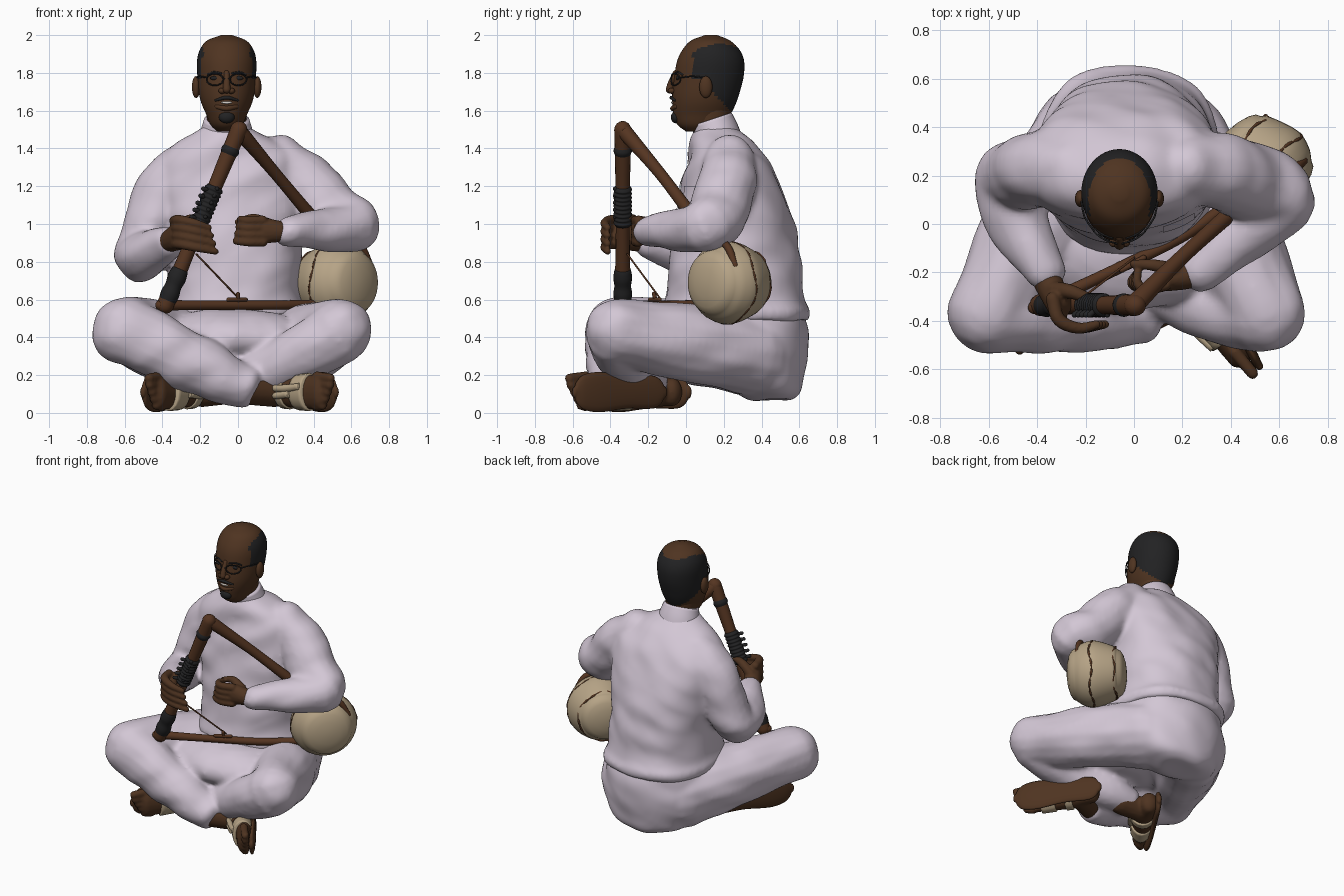
import bpy, bmesh, math
from mathutils import Vector, Matrix, noise

if "Cube" in bpy.data.objects:
    bpy.data.objects.remove(bpy.data.objects["Cube"])


def material(name, rgb):
    m = bpy.data.materials.new(name)
    m.diffuse_color = (*rgb, 1)
    m.use_nodes = True
    m.node_tree.nodes["Principled BSDF"].inputs["Base Color"].default_value = m.diffuse_color
    return m


CLOTH = material("pale lilac cloth", (0.65, 0.57, 0.665))
SKIN = material("brown skin", (0.078, 0.034, 0.015))
WOOD = material("dark wood", (0.09, 0.035, 0.015))
TAN = material("tan hide", (0.47, 0.37, 0.24))
BLACK = material("black", (0.016, 0.016, 0.017))
WHITE = material("white", (0.7, 0.66, 0.62))


def spline(pts, k):
    """Smooth interpolation through tuples of any length."""
    p = [Vector(q) for q in pts]
    out = []
    for i in range(len(p) - 1):
        a, b = p[i], p[i + 1]
        ma = (b - p[i - 1]) / 2 if i else b - a
        mb = (p[i + 2] - a) / 2 if i + 2 < len(p) else b - a
        for j in range(k):
            t = j / k
            out.append(a * (2*t**3 - 3*t*t + 1) + ma * (t**3 - 2*t*t + t)
                       + b * (3*t*t - 2*t**3) + mb * (t**3 - t*t))
    return out + [p[-1]]


def loft(bm, rings):
    rows = [[bm.verts.new(c) for c in r] for r in rings]
    n = len(rows[0])
    for a, b in zip(rows, rows[1:]):
        for i in range(n):
            bm.faces.new((a[i], a[(i + 1) % n], b[(i + 1) % n], b[i]))
    bm.faces.new(rows[0][::-1])
    bm.faces.new(rows[-1])


def tube(bm, pts, n=16, k=5, cap=1.0, ref=(0, 0, 1)):
    """Limb through (x, y, z, radius[, second radius]) with domed ends."""
    s = spline([q if len(q) == 5 else (*q, q[3]) for q in pts], k)
    c = [Vector(q[:3]) for q in s]
    rings, side = [], None
    for i, q in enumerate(s):
        t = (c[min(i + 1, len(c) - 1)] - c[max(i - 1, 0)]).normalized()
        side = Vector(ref).cross(t) if side is None else side - t * side.dot(t)
        side.normalize()
        up = t.cross(side)

        def ring(f=1.0, d=0.0):
            return [c[i] + t * d + side * math.cos(a) * q[3] * f + up * math.sin(a) * q[4] * f
                    for a in (2 * math.pi * j / n for j in range(n))]
        dome = [(math.cos(a), math.sin(a) * cap * min(q[3], q[4])) for a in (1.45, 1.1, 0.7, 0.35)]
        if i == 0 and cap:
            rings += [ring(f, -d) for f, d in dome]
        rings.append(ring())
        if i == len(s) - 1 and cap:
            rings += [ring(f, d) for f, d in reversed(dome)]
    loft(bm, rings)


def stack(bm, rows, n=48, k=6, e=1.0):
    """Horizontal (super)ellipses: (z, centre x, half width, front y, back y)."""
    def pw(v):
        return math.copysign(abs(v) ** e, v)
    loft(bm, [[(x + w * pw(math.cos(a)), (f + b) / 2 + (b - f) / 2 * pw(math.sin(a)), z)
               for a in (2 * math.pi * j / n for j in range(n))]
              for z, x, w, f, b in spline(rows, k)])


def ball(bm, c, r, seg=20):
    bmesh.ops.create_uvsphere(bm, u_segments=seg, v_segments=seg // 2 + 2, radius=1,
                              matrix=Matrix.Translation(c) @ Matrix.Diagonal((*r, 1)))


def finish(bm, name, mat, voxel=0, smooth=4, folds=0):
    bmesh.ops.recalc_face_normals(bm, faces=bm.faces)
    me = bpy.data.meshes.new(name)
    bm.to_mesh(me)
    bm.free()
    ob = bpy.data.objects.new(name, me)
    bpy.context.collection.objects.link(ob)
    if voxel:  # fuse overlapping pieces into one skin
        r = ob.modifiers.new("fuse", 'REMESH')
        r.mode, r.voxel_size = 'VOXEL', voxel
        s = ob.modifiers.new("soften", 'SMOOTH')
        s.factor, s.iterations = 0.5, smooth
        ev = ob.evaluated_get(bpy.context.evaluated_depsgraph_get())
        me = bpy.data.meshes.new_from_object(ev)
        ob.modifiers.clear()
        ob.data = me
        if folds:
            shift = [v.normal * folds * noise.noise(Vector((v.co.x * 4 + v.co.z * 3, v.co.y * 4, v.co.z * 7 - v.co.x * 4)))
                     for v in me.vertices]
            for v, d in zip(me.vertices, shift):
                v.co += d
    me.materials.clear()
    me.materials.append(mat)
    me.polygons.foreach_set("use_smooth", [True] * len(me.polygons))
    me.update()
    return ob


def tubes(name, mat, *paths, **kw):
    bm = bmesh.new()
    for p in paths:
        tube(bm, p, **kw)
    return finish(bm, name, mat)


# Tunic: leaning torso, two sleeves, collar
bm = bmesh.new()
stack(bm, [(.49, -.02, .37, -.10, .645), (.54, -.02, .38, -.12, .66), (.60, -.02, .36, -.11, .63),
           (.80, -.02, .355, -.09, .605), (1.0, -.03, .37, -.06, .575), (1.2, -.04, .40, -.02, .505),
           (1.33, -.04, .37, .01, .44), (1.42, -.05, .28, .02, .365), (1.49, -.06, .17, .045, .285),
           (1.54, -.06, .10, .07, .23)], e=.87)
tube(bm, [(-.25, .24, 1.32, .13), (-.37, .235, 1.2, .155), (-.455, .215, 1.02, .15), (-.51, .18, .85, .145),
          (-.485, .01, .84, .13), (-.37, -.19, .9, .085)])
tube(bm, [(.22, .23, 1.34, .13), (.355, .215, 1.22, .16), (.50, .165, 1.06, .16), (.615, .10, .99, .145),
          (.48, -.03, .975, .118), (.27, -.19, .96, .085)])
tunic = finish(bm, "tunic", CLOTH, .017, 8, .016)
tubes("collar", CLOTH, [(-.06, .175, 1.42, .15, .13), (-.06, .16, 1.485, .14, .122), (-.06, .137, 1.555, .12, .11)],
      n=32, cap=0, ref=(0, 1, 0))

# Placket and chest pocket laid on the tunic front
for name, x0, x1, z0, z1 in (("placket", -.085, -.04, 1.0, 1.38), ("chest_pocket", .12, .25, 1.06, 1.2)):
    bm = bmesh.new()
    grid = [[bm.verts.new(tunic.ray_cast(Vector((x0 + (x1 - x0) * i / 6, -1, z0 + (z1 - z0) * j / 12)),
                                         Vector((0, 1, 0)))[1] + Vector((0, -.007, 0))) for i in range(7)] for j in range(13)]
    for j in range(12):
        for i in range(6):
            bm.faces.new((grid[j][i], grid[j][i + 1], grid[j + 1][i + 1], grid[j + 1][i]))
    finish(bm, name, CLOTH)

# Trousers: seat, lap and crossed legs
bm = bmesh.new()
stack(bm, [(.07, -.02, .16, .34, .56), (.13, -.02, .27, .24, .61), (.3, -.02, .36, .08, .64),
           (.45, -.02, .36, -.05, .64), (.58, -.02, .33, 0, .6)], e=.9)
ball(bm, (-.02, -.08, .40), (.42, .28, .15))
tube(bm, [(-.2, .34, .32, .235), (-.41, 0, .38, .215), (-.6, -.36, .435, .175)])
tube(bm, [(-.59, -.36, .43, .175), (-.33, -.375, .31, .165), (-.06, -.375, .17, .135), (.06, -.38, .13, .115)], cap=.4)
tube(bm, [(.16, .34, .32, .23), (.37, 0, .37, .205), (.54, -.36, .435, .17)])
tube(bm, [(.535, -.37, .43, .17), (.3, -.33, .29, .145), (.03, -.22, .18, .12), (-.12, -.2, .14, .10)], cap=.4)
finish(bm, "trousers", CLOTH, .017, 8, .016)

# Feet lying on their outer edge, with sandal soles and straps
for label, heel, toe, ankle, s in (("right", (.19, -.2), (.435, -.555), (.02, -.385), 1),
                                   ("left", (-.19, -.07), (-.42, -.45), (-.06, -.2), -1)):
    h, d = Vector((*heel, .11)), Vector((toe[0] - heel[0], toe[1] - heel[1], 0))
    out = Vector((s * abs(d.y), abs(d.x), 0)).normalized()

    def at(t, o=0.0, z=0.0):
        return tuple(h + d * t + out * o + Vector((0, 0, z)))
    bm = bmesh.new()
    tube(bm, [(*at(0), .06, .075), (*at(.35, -.02), .075, .08), (*at(.7), .06, .092), (*at(1), .045, .092)], cap=.8)
    tube(bm, [(*ankle, .13, .085), (*at(.2, -.05), .08)])
    for i in range(5):
        tube(bm, [(*at(.93, 0, -.075 + i * .04), .026), (*at(1.1 + .03 * min(i, 3) - .02 * (4 - i), .01, -.07 + i * .036), .025)])
    finish(bm, label + "_foot", SKIN, .011, 2)
    tubes(label + "_sandal_sole", SKIN, [(*at(-.14, .055), .018, .035), (*at(-.08, .055), .02, .07), (*at(.05, .055), .022, .088),
                                         (*at(.4, .06), .02, .086), (*at(.8, .06), .02, .106), (*at(1.03, .055), .02, .095),
                                         (*at(1.13, .05), .018, .065), (*at(1.17, .05), .016, .03)], cap=1)
    tubes(label + "_sandal_straps", TAN, [(*at(.58, -.01), .075, .096), (*at(.79, -.006), .068, .101)],
          [(*at(.32, -.022), .083, .09), (*at(.42, -.018), .081, .091)],
          [(*at(.35, -.1, .02), .018), (*at(.55, -.085, .02), .02), (*at(.78, -.065, .03), .018)],
          [(*at(.35, -.1, -.02), .018), (*at(.6, -.08, -.01), .02)], cap=.1)

# Hands
bm = bmesh.new()
tube(bm, [(-.40, -.14, .89, .06), (-.36, -.23, .91, .06), (-.31, -.33, .94, .055, .08)])
for i in range(4):
    z = .89 + i * .042
    tube(bm, [(-.335, -.31, z, .03), (-.31, -.395, z + .005, .028), (-.23, -.43, z - .012, .024),
              (-.12 - .012 * i, -.415, z - .035, .018)], n=10)
tube(bm, [(-.33, -.27, .97, .035), (-.26, -.28, 1.02, .03), (-.18, -.31, 1.03, .022)], n=10)
finish(bm, "right_hand", SKIN, .008, 1)
bm = bmesh.new()
tube(bm, [(.32, -.16, .96, .06), (.23, -.21, .96, .056), (.14, -.23, .965, .048, .07)])
for i in range(4):
    z = .905 + i * .038
    tube(bm, [(.13, -.25, z, .027), (.05, -.27, z, .024), (-.01 + .008 * i, -.245, z + .005, .02), (.015, -.2, z, .018)], n=10)
tube(bm, [(.16, -.19, 1.0, .032), (.08, -.17, 1.03, .025), (.0, -.165, 1.01, .018)], n=10)
finish(bm, "left_hand", SKIN, .008, 1)

# Head with a fringe of hair around a bald crown
CX = -.06
bm = bmesh.new()
stack(bm, [(1.49, CX, .05, .0, .12), (1.525, CX, .085, -.045, .19), (1.58, CX, .108, -.066, .235),
           (1.64, CX, .134, -.073, .265), (1.70, CX, .148, -.072, .285), (1.78, CX, .155, -.062, .305),
           (1.86, CX, .157, -.048, .308), (1.92, CX, .143, -.02, .285), (1.97, CX, .105, .025, .235), (2.0, CX, .03, .1, .165)])
head = finish(bm, "head", SKIN)
head.data.materials.append(BLACK)
for p in head.data.polygons:
    x, y, z = p.center
    crown = ((x - CX) / .128) ** 2 + ((y - .1) / .172) ** 2 < 1 and z > 1.85
    if not crown and (y > .035 and z > 1.77 or y > .115 and z > 1.73 - (y - .115) * 1.1):
        p.material_index = 1
tubes("neck", SKIN, [(CX, .17, 1.42, .105), (CX, .14, 1.52, .103), (CX, .13, 1.62, .11)], n=24, ref=(0, 1, 0))
bm = bmesh.new()
for s in (-1, 1):
    ball(bm, (CX + s * .162, .105, 1.725), (.022, .035, .058))
    ball(bm, (CX + s * .024, -.075, 1.705), (.02, .02, .016))
tube(bm, [(CX, -.055, 1.80, .014), (CX, -.078, 1.745, .018), (CX, -.086, 1.712, .021)], ref=(0, 1, 0))
tube(bm, [(CX - .05, -.048, 1.622, .014), (CX, -.07, 1.612, .014), (CX + .05, -.048, 1.622, .014)])
finish(bm, "ears_nose_and_lips", SKIN)


def face_y(dx, gap):  # depth of the face at an offset from its centre line
    return .122 - .185 * math.sqrt(max(0, 1 - (dx / .156) ** 2)) - gap


# Beard, brows, eyes, teeth and glasses
bm = bmesh.new()
ball(bm, (CX, -.052, 1.565), (.042, .028, .032))
tube(bm, [(CX - .058, -.058, 1.655, .006), (CX, -.077, 1.669, .010), (CX + .058, -.058, 1.655, .006)])
for s in (-1, 1):
    ball(bm, (CX + s * .062, face_y(.062, -.004), 1.772), (.026, .009, .011))
    tube(bm, [(CX + s * dx, face_y(dx, -.002), z, .005) for dx, z in ((.03, 1.798), (.07, 1.804), (.1, 1.79))])
finish(bm, "beard_brows_and_eyes", BLACK)
bm = bmesh.new()
ball(bm, (CX, -.071, 1.643), (.03, .008, .007))
finish(bm, "teeth", WHITE)
rim = [i * math.pi / 8 for i in range(17)]
frames = [[(CX + s * .062 + .044 * math.cos(a), face_y(s * .062 + .044 * math.cos(a), .016),
            1.765 + .031 * math.sin(a), .004) for a in rim] for s in (-1, 1)]
arms = [[(CX + s * .106, face_y(.106, .014), 1.775, .004), (CX + s * .145, .03, 1.782, .004),
         (CX + s * .158, .1, 1.775, .004)] for s in (-1, 1)]
tubes("glasses", BLACK, *frames, *arms, [(CX - .018, -.08, 1.77, .004), (CX + .018, -.08, 1.77, .004)], n=8, k=2, ref=(0, 1, 0))

# Lyre: three wooden poles in a triangle
A, B = Vector((-.385, -.335, .57)), Vector((.005, -.335, 1.50))
tubes("lyre_poles", WOOD,
      [(*A, .046), (*A.lerp(B, .3), .038), (*A.lerp(B, .6), .037), (*A.lerp(B, .85), .042), (*B, .045)],
      [(.0, -.335, 1.50, .042), (.2, -.135, 1.265, .031), (.43, .075, .99, .034), (.6, .25, .79, .033)],
      [(-.41, -.345, .57, .028), (-.1, -.2, .57, .024), (.2, -.05, .57, .025), (.42, .1, .575, .025)], ref=(0, 1, 0))


def wrap(t0, t1, r, turns):  # ridged winding around the front pole
    return [(*A.lerp(B, t0 + (t1 - t0) * i / (2 * turns)), r + .006 * (i % 2)) for i in range(2 * turns + 1)]


tubes("string_windings", BLACK, wrap(.46, .67, .044, 9), wrap(.02, .2, .044, 2), wrap(.86, .9, .043, 1), cap=.3, k=3)
pegs = [[(*A.lerp(B, t), .012), (*(A.lerp(B, t) + Vector((s * .052, -.04, .012))), .012)]
        for t in (.49, .53, .57, .61, .65) for s in (-1, .4)]
tubes("string_knots", BLACK, *pegs, n=8, k=1)
tubes("lyre_strings", WOOD, [(-.22, -.31, .84, .005), (-.0, -.14, .61, .005)], [(-.05, -.19, .6, .012), (.04, -.14, .6, .012)],
      [(0, -.15, .56, .011), (.0, -.17, .63, .011)], n=8, k=1, ref=(0, 1, 0))

# Gourd drum: short barrel lying along a diagonal axis, with stitched seams and a strap
G, D, U = Vector((.52, .23, .69)), Vector((.7071, -.7071, 0)), Vector((.7071, .7071, 0))
tubes("gourd_bowl", TAN, [(*(G + D * d), r) for d, r in ((-.15, .155), (-.12, .18), (0, .22), (.08, .205), (.13, .172))],
      n=40, cap=.35)
seams = [[(*(G + D * (x + .01 * math.sin(5 * a)) + U * r * math.cos(a) + Vector((0, 0, r * math.sin(a)))), .005 + .003 * (i % 2))
          for i, a in enumerate(j * math.pi / 20 for j in range(41))] for x, r in ((-.13, .172), (.02, .217))]
tubes("gourd_stitching", WOOD, *seams, n=6, k=2, ref=D)
tubes("gourd_strap", WOOD, [(.42, .12, .90, .018), (.56, .17, .905, .018), (.65, .22, .88, .02), (.70, .26, .78, .018)], n=10)
